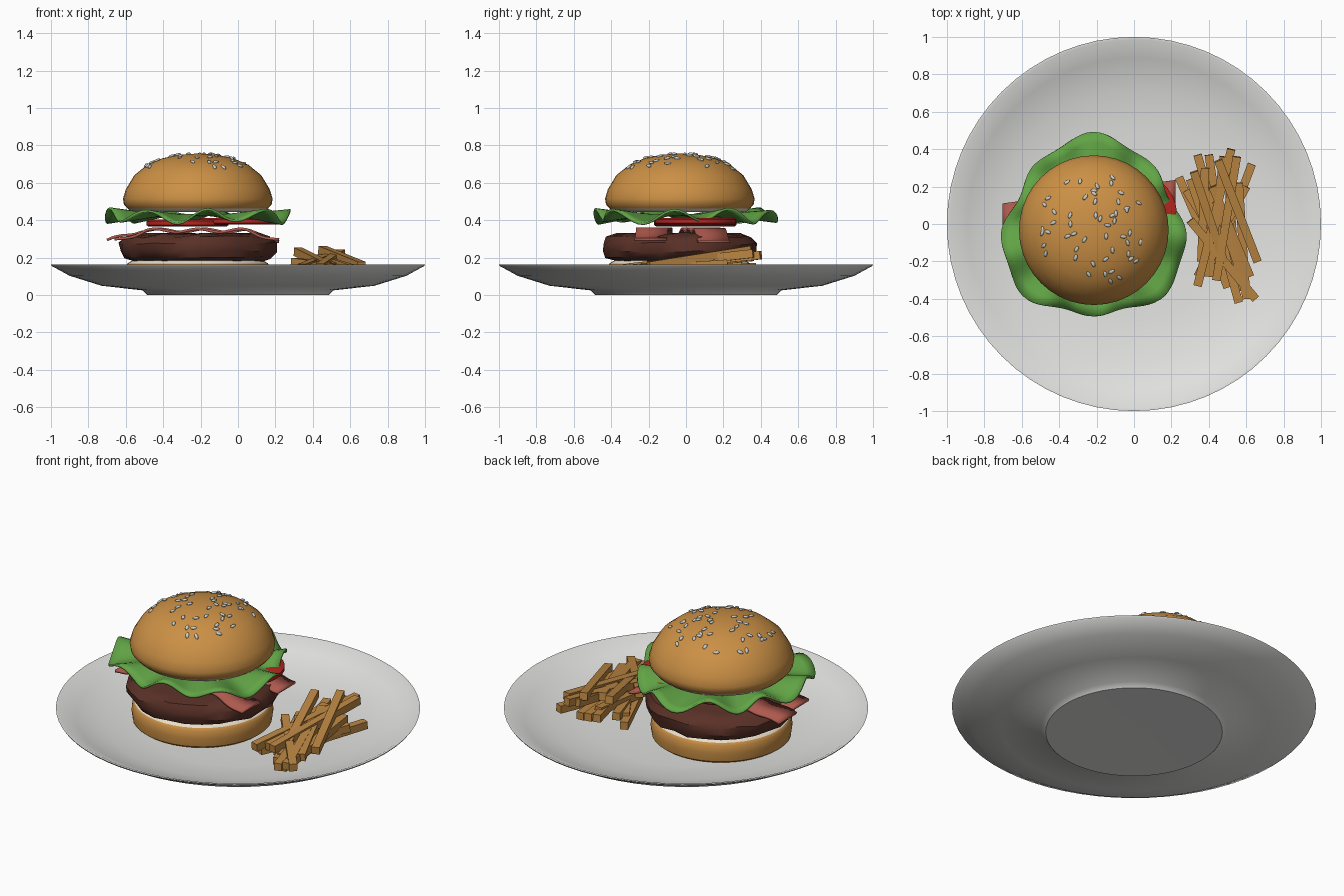
import bpy, bmesh, math, random
from mathutils import Vector, Matrix

random.seed(4)
if "Cube" in bpy.data.objects:
    bpy.data.objects.remove(bpy.data.objects["Cube"])

CX, CY = -0.215, -0.033  # burger centre


def material(name, *rgb):
    m = bpy.data.materials.new(name)
    m.use_nodes = True
    m.diffuse_color = (*rgb, 1)
    m.node_tree.nodes["Principled BSDF"].inputs["Base Color"].default_value = (*rgb, 1)
    return m


PLATE = material("plate white", 0.76, 0.76, 0.75)
BUN = material("bun crust", 0.6, 0.28, 0.06)
CREAM = material("bun crumb", 0.82, 0.74, 0.6)
PATTY = material("grilled meat", 0.1, 0.03, 0.02)
GREEN = material("lettuce green", 0.12, 0.37, 0.06)
RED = material("tomato red", 0.5, 0.02, 0.015)
BACON = material("bacon pink", 0.42, 0.1, 0.075)
FRY = material("fried potato", 0.5, 0.24, 0.055)
SEED = material("seed grey", 0.58, 0.6, 0.56)


def finish(bm, name, mats, angle=None, loc=(0, 0, 0)):
    bmesh.ops.recalc_face_normals(bm, faces=bm.faces)
    mesh = bpy.data.meshes.new(name)
    bm.to_mesh(mesh)
    bm.free()
    ob = bpy.data.objects.new(name, mesh)
    ob.location = loc
    bpy.context.collection.objects.link(ob)
    for m in mats:
        mesh.materials.append(m)
    if angle:
        bpy.ops.object.select_all(action='DESELECT')
        ob.select_set(True)
        bpy.context.view_layer.objects.active = ob
        bpy.ops.object.shade_smooth_by_angle(angle=math.radians(angle))
    return ob


def lathe(profile, steps):
    bm = bmesh.new()
    vs = [bm.verts.new((r, 0, z)) for r, z in profile]
    es = [bm.edges.new(pair) for pair in zip(vs, vs[1:])]
    bmesh.ops.spin(bm, geom=vs + es, cent=(0, 0, 0), axis=(0, 0, 1),
                   angle=math.tau, steps=steps)
    bmesh.ops.remove_doubles(bm, verts=bm.verts, dist=0.0005)
    return bm


def sheet(name, mat, nu, nv, point, thickness, closed=False):
    """Grid of points from a function, thickened."""
    bm = bmesh.new()
    rows = [[bm.verts.new(point(i / nu, j / nv)) for j in range(nv + 1)]
            for i in range(nu if closed else nu + 1)]
    for i in range(nu):
        a, b = rows[i], rows[(i + 1) % len(rows)]
        for j in range(nv):
            bm.faces.new((a[j], b[j], b[j + 1], a[j + 1]))
    ob = finish(bm, name, [mat], 50)
    mod = ob.modifiers.new("thickness", 'SOLIDIFY')
    mod.thickness = thickness
    mod.offset = 0
    return ob


# Plate with a raised foot
finish(lathe([(0, 0.004), (0.485, 0), (0.51, 0.025), (0.73, 0.05), (0.9, 0.103),
              (0.995, 0.155), (1, 0.163), (0.985, 0.163), (0.89, 0.117),
              (0.72, 0.066), (0.5, 0.043), (0, 0.04)], 64), "plate", [PLATE], 40)

# Buns: crust outside, crumb on the cut faces
bottom = lathe([(0, 0.042), (0.36, 0.042), (0.383, 0.06), (0.39, 0.11), (0.385, 0.155),
                (0.375, 0.17), (0.35, 0.185), (0, 0.185)], 40)
for f in bottom.faces:
    f.material_index = int(f.calc_center_median().z > 0.17)
finish(bottom, "bottom_bun", [BUN, CREAM], 40, (CX, CY, 0))

DOME = [(0, 0.757), (0.1, 0.75), (0.19, 0.731), (0.27, 0.697), (0.34, 0.64),
        (0.385, 0.565), (0.4, 0.515), (0.395, 0.485), (0.375, 0.462)]
top = lathe(DOME + [(0.355, 0.445), (0, 0.445)], 40)
for f in top.faces:
    f.material_index = int(f.calc_center_median().z < 0.46)
finish(top, "top_bun", [BUN, CREAM], 45, (CX, CY, 0))

# Sesame seeds lying on the dome
seeds = bmesh.new()
for i in range(52):
    r, a = 0.3 * math.sqrt(random.uniform(0.01, 1)), random.uniform(0, math.tau)
    (r0, z0), (r1, z1) = next(p for p in zip(DOME, DOME[1:]) if p[0][0] <= r < p[1][0])
    slope = (z1 - z0) / (r1 - r0)
    normal = Vector((-slope * math.cos(a), -slope * math.sin(a), 1))
    pos = Vector((r * math.cos(a), r * math.sin(a), z0 + slope * (r - r0) + 0.003))
    m = (Matrix.Translation(pos) @ normal.to_track_quat('Z', 'Y').to_matrix().to_4x4()
         @ Matrix.Rotation(random.uniform(0, math.tau), 4, 'Z')
         @ Matrix.Diagonal((0.019, 0.01, 0.007, 1)))
    bmesh.ops.create_uvsphere(seeds, u_segments=8, v_segments=6, radius=1, matrix=m)
finish(seeds, "sesame_seeds", [SEED], 60, (CX, CY, 0))

# Patty with an uneven rim
patty = lathe([(0, 0.18), (0.34, 0.18), (0.395, 0.2), (0.415, 0.235), (0.415, 0.275),
               (0.39, 0.31), (0.33, 0.327), (0, 0.33)], 26)
for v in patty.verts:
    if v.co.xy.length > 0.1:
        k = 1 + random.uniform(-0.022, 0.022)
        v.co.x *= k
        v.co.y *= k
        v.co.z += random.uniform(-0.007, 0.007)
finish(patty, "patty", [PATTY], 35, (CX, CY, 0))


# Wavy bacon strips drooping over the patty
def bacon(name, left, right, phase):
    def point(u, v):
        p = Vector(left).lerp(Vector(right), u)
        droop = max(0, abs(u - 0.5) - 0.3) / 0.2
        z = 0.345 + 0.009 * math.sin(u * 24 + phase) - 0.055 * droop
        return p.x, p.y + (v - 0.5) * 0.17, z
    sheet(name, BACON, 36, 1, point, 0.014)


bacon("bacon_back", (-0.7, 0.025), (0.22, 0.15), 0.5)
bacon("bacon_front", (-0.66, -0.15), (0.22, -0.19), 2)

# Tomato slices
for side, x, z in (("right", -0.27, 0.385), ("left", 0.01, 0.395)):
    slice_bm = lathe([(0, -0.018), (0.21, -0.018), (0.22, -0.01), (0.22, 0.01),
                      (0.21, 0.018), (0, 0.018)], 28)
    finish(slice_bm, "tomato_slice_" + side, [RED], 50, (x, 0.05, z))


# Ruffled lettuce leaf
def leaf(u, v):
    a = u * math.tau
    edge = 0.478 + 0.032 * math.cos(3 * (a - math.pi / 2)) + 0.015 * math.cos(8 * a)
    r = 0.02 + v * (edge - 0.02)
    ruffle = max(0, v - 0.45) / 0.55
    z = 0.428 + ruffle * (0.034 * math.cos(9 * a + 0.6) + 0.008 * math.sin(4 * a)) - 0.006 * ruffle
    return CX + r * math.cos(a), CY + r * math.sin(a), z


sheet("lettuce", GREEN, 108, 9, leaf, 0.012, closed=True)

# Fries: plan position of the far end and the near end, piled upwards
FRIES = [(.24, .25, .4, -.12), (.34, .37, .56, -.42), (.52, .4, .34, -.33),
         (.63, .32, .42, -.24), (.3, .02, .65, -.4), (.45, .34, .66, -.2),
         (.4, .37, .5, -.3), (.48, .36, .4, -.28), (.28, .18, .55, -.25),
         (.56, .22, .6, -.4), (.32, .28, .48, -.2), (.6, .2, .34, -.28),
         (.42, .2, .62, -.28), (.5, .3, .55, -.36), (.38, .3, .36, -.2),
         (.55, .36, .44, -.3), (.3, .24, .5, -.34), (.44, .12, .6, -.35)]
for i, (x0, y0, x1, y1) in enumerate(FRIES):
    lift = (i * 7 % len(FRIES)) / len(FRIES)
    far = Vector((x0, y0, 0.085 + 0.165 * lift))
    near = Vector((x1, y1, 0.085 + 0.075 * lift))
    d = far - near
    bm = bmesh.new()
    m = (Matrix.Translation((far + near) / 2) @ d.to_track_quat('Y', 'Z').to_matrix().to_4x4()
         @ Matrix.Diagonal((0.045, d.length, 0.045, 1)))
    bmesh.ops.create_cube(bm, size=1, matrix=m)
    finish(bm, f"fry_{i + 1}", [FRY])
